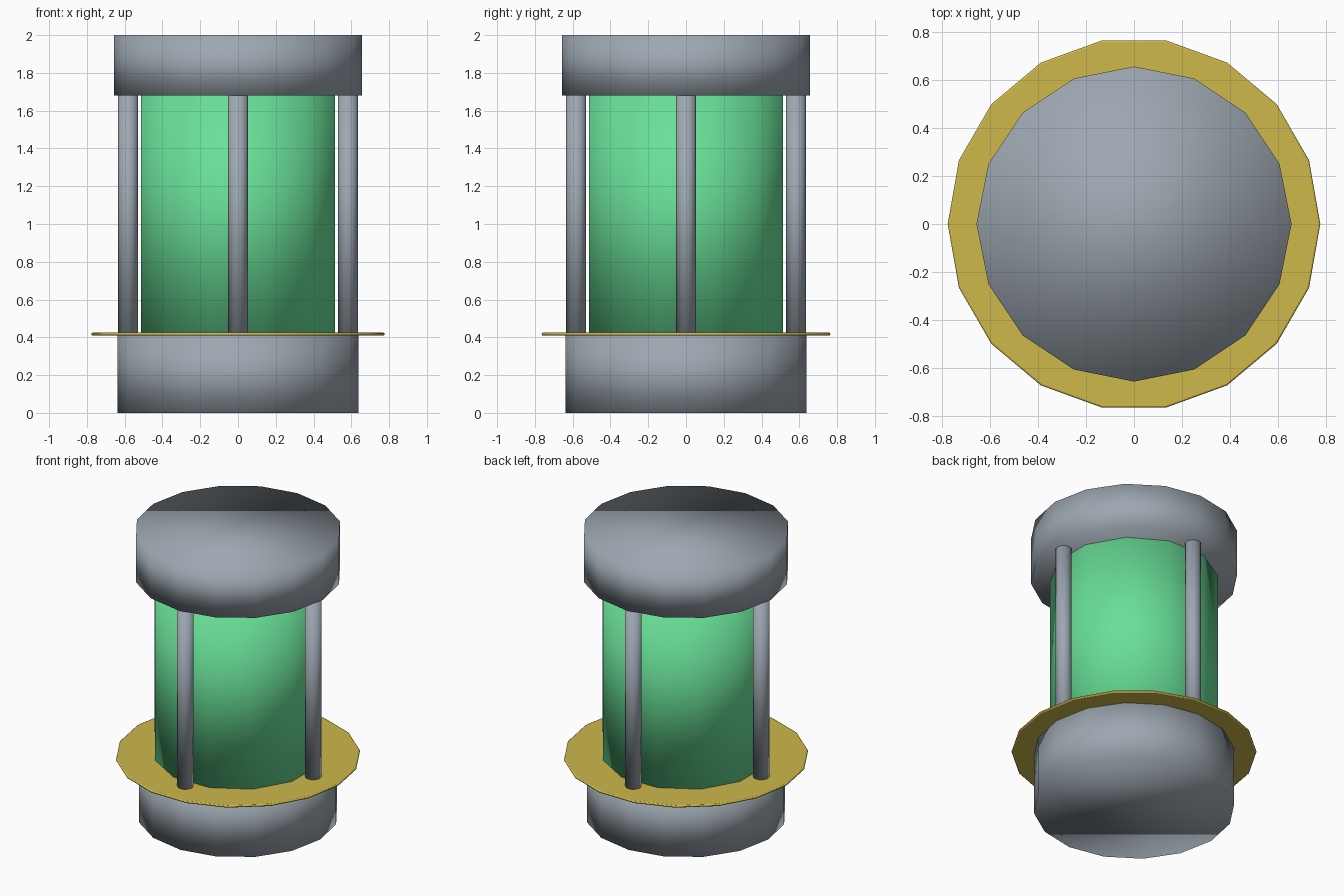
import bpy
import math

cube = bpy.data.objects.get("Cube")
if cube:
    bpy.data.objects.remove(cube, do_unlink=True)


def material(name, colour):
    m = bpy.data.materials.new(name)
    m.use_nodes = True
    m.diffuse_color = (*colour, 1)
    m.node_tree.nodes["Principled BSDF"].inputs["Base Color"].default_value = (*colour, 1)
    return m


def cylinder(name, sides, radius, bottom, top, mat, x=0, y=0, turn=0):
    bpy.ops.mesh.primitive_cylinder_add(
        vertices=sides, radius=radius, depth=top - bottom,
        location=(x, y, (bottom + top) / 2), rotation=(0, 0, turn))
    ob = bpy.context.object
    ob.name = name
    ob.data.materials.append(mat)
    bpy.ops.object.shade_smooth()
    return ob


grey = material("steel grey", (0.34, 0.39, 0.44))
green = material("glowing green", (0.14, 0.74, 0.31))
gold = material("brass yellow", (0.62, 0.48, 0.07))

# End caps and the glass canister between them
cylinder("base", 16, 0.637, 0, 0.415, grey)
cylinder("top_cap", 16, 0.656, 1.68, 2, grey)
cylinder("canister", 12, 0.533, 0.415, 1.69, green, turn=math.pi / 12)

# Thin flange with a softened rim
flange = cylinder("flange", 18, 0.776, 0.409, 0.425, gold, turn=math.pi / 2)
bevel = flange.modifiers.new("rim", "BEVEL")
bevel.width = 0.007
bevel.segments = 2
bpy.ops.object.shade_smooth_by_angle(angle=math.radians(50))

# Four upright rods
for i, side in enumerate(("left", "back", "right", "front")):
    a = i * math.pi / 2
    cylinder(side + "_rod", 12, 0.052, 0.415, 1.69, grey,
             0.582 * math.cos(a), 0.582 * math.sin(a))
